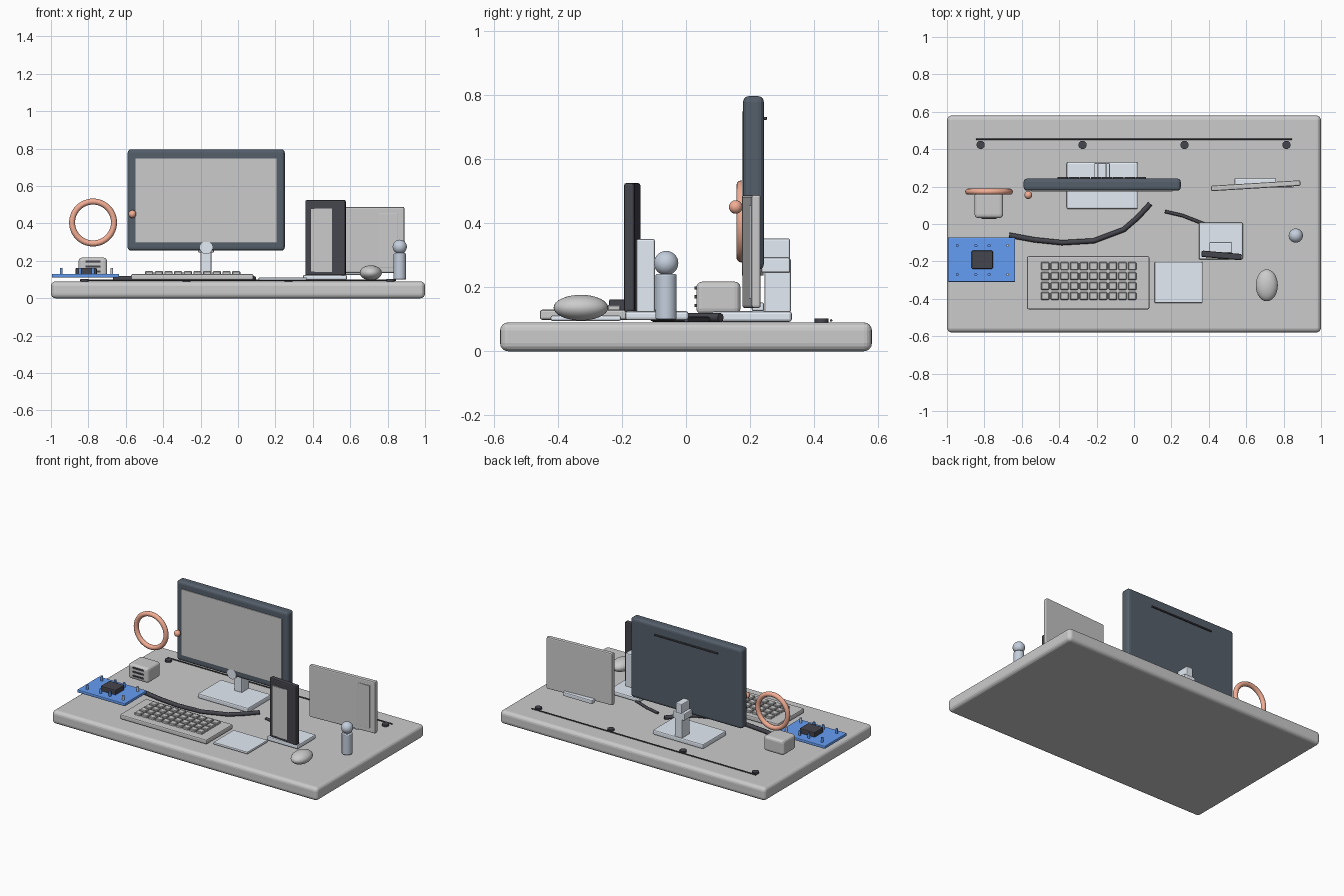
import bpy, math
from mathutils import Vector

if "Cube" in bpy.data.objects:
    bpy.data.objects.remove(bpy.data.objects["Cube"])


def mat(name, col):
    m = bpy.data.materials.new(name)
    m.diffuse_color = (*col, 1)
    m.use_nodes = True
    m.node_tree.nodes["Principled BSDF"].inputs["Base Color"].default_value = m.diffuse_color
    return m


SLATE = mat("slate", (0.09, 0.115, 0.145))
DARK = mat("dark", (0.06, 0.06, 0.075))
SILVER = mat("silver", (0.78, 0.84, 0.92))
STEEL = mat("steel", (0.55, 0.62, 0.72))
BLUE = mat("blue", (0.13, 0.34, 0.9))
CORAL = mat("coral", (0.9, 0.42, 0.3))


def finish(o, name, m, smooth=True):
    o.name = name
    if m:
        o.data.materials.append(m)
    if smooth:
        bpy.ops.object.shade_smooth_by_angle(angle=math.radians(35))
    return o


def box(name, x, y, z, bevel=0.005, m=None, rot=0, segs=2):
    """Bevelled box from (min, max) ranges, optionally turned about z."""
    loc = [(a + b) / 2 for a, b in (x, y, z)]
    bpy.ops.mesh.primitive_cube_add(size=1, location=loc, rotation=(0, 0, rot))
    o = bpy.context.object
    o.scale = [b - a for a, b in (x, y, z)]
    bpy.ops.object.transform_apply(location=False, rotation=False, scale=True)
    finish(o, name, m, False)
    if bevel:
        b = o.modifiers.new("bevel", 'BEVEL')
        b.width, b.segments = bevel, segs
    return o


def cyl(name, loc, r, depth, m=None, rot=(0, 0, 0), verts=24, bevel=0):
    bpy.ops.mesh.primitive_cylinder_add(vertices=verts, radius=r, depth=depth,
                                        location=loc, rotation=rot)
    o = finish(bpy.context.object, name, m)
    if bevel:
        b = o.modifiers.new("bevel", 'BEVEL')
        b.width, b.segments, b.limit_method = bevel, 2, 'ANGLE'
    return o


def ball(name, loc, radii, m=None):
    bpy.ops.mesh.primitive_uv_sphere_add(segments=32, ring_count=16, radius=1, location=loc)
    o = bpy.context.object
    o.scale = radii
    bpy.ops.object.transform_apply(location=False, rotation=False, scale=True)
    return finish(o, name, m)


def tube(name, pts, r, m):
    c = bpy.data.curves.new(name, 'CURVE')
    c.dimensions, c.bevel_depth, c.bevel_resolution, c.use_fill_caps = '3D', r, 2, True
    s = c.splines.new('POLY')
    s.points.add(len(pts) - 1)
    for p, co in zip(s.points, pts):
        p.co = (*co, 1)
    o = bpy.data.objects.new(name, c)
    bpy.context.collection.objects.link(o)
    c.materials.append(m)
    return o


# desk top
box("desk_top", (-1, 1), (-.58, .58), (0, .09), .025, segs=4)

# monitor: housing, screen, rear vents
box("monitor_housing", (-.59, .25), (.178, .243), (.254, .796), .018, SLATE, segs=3)
box("monitor_screen", (-.548, .207), (.174, .19), (.298, .748), .002)
for i in range(8):
    x = -.41 + i * .0597
    box("monitor_vent", (x, x + .056), (.238, .252), (.722, .731), .001, DARK)

# monitor stand
box("monitor_stand_base", (-.36, .02), (.08, .33), (.092, .125), .008, SILVER)
box("monitor_stand_neck", (-.2, -.143), (.245, .327), (.12, .29), .006, SILVER)
box("monitor_stand_neck_top", (-.195, -.148), (.235, .325), (.285, .352), .006, SILVER)
box("monitor_stand_collar", (-.215, -.128), (.235, .325), (.245, .292), .006, SILVER)
cyl("monitor_hinge", (-.17, .208, .27), .034, .068, SILVER, (math.pi / 2, 0, 0))

# ring lamp and bead
bpy.ops.mesh.primitive_torus_add(location=(-.775, .173, .405), rotation=(math.pi / 2, 0, 0),
                                 major_radius=.112, minor_radius=.016,
                                 major_segments=48, minor_segments=12)
finish(bpy.context.object, "coral_ring", CORAL)
ball("coral_bead", (-.565, .155, .45), (.021, .021, .021), CORAL)

# slotted cube
box("slotted_cube", (-.852, -.7), (.032, .17), (.115, .217), .018, segs=3)
for z in (.143, .17, .197):
    box("cube_slot", (-.815, -.735), (.026, .04), (z - .005, z + .005), .001, DARK)

# circuit board with chip and posts
box("circuit_board", (-.995, -.635), (-.31, -.072), (.11, .13), .005, BLUE)
box("board_chip", (-.868, -.755), (-.24, -.143), (.125, .162), .005, DARK)
for x in (-.945, -.845, -.775, -.675):
    for y in (-.115, -.27):
        cyl("board_post", (x, y, .143), .008, .036, BLUE if x < -.7 else STEEL, verts=12)

# cables
tube("long_cable", [(-.667, -.06, .105), (-.53, -.085, .105), (-.385, -.1, .105),
                    (-.215, -.09, .105), (-.055, -.03, .105), (.02, .035, .105),
                    (.087, .108, .105)], .014, DARK)
tube("short_cable", [(.165, .067, .1), (.26, .045, .1), (.375, 0, .1)], .009, DARK)

# keyboard
box("keyboard_body", (-.572, .082), (-.456, -.172), (.098, .13), .008)
for row in range(4):
    for col in range(10):
        x, y = -.475 + col * .0517, -.225 - row * .0533
        box("key", (x - .022, x + .022), (y - .021, y + .021), (.125, .145), .004, segs=1)

# trackpad and mouse
box("trackpad", (.11, .367), (-.422, -.203), (.095, .111), .005, SILVER)
ball("mouse", (.71, -.328, .136), (.059, .085, .04))

# handset on its dock (screen is not turned with the body)
box("dock_base", (.347, .582), (-.19, .008), (.097, .125), .008, SILVER)
box("dock_support", (.403, .525), (-.155, -.097), (.12, .35), .006, SILVER)
box("handset_body", (.36, .576), (-.185, -.151), (.122, .525), .008, DARK, math.radians(-5))
box("handset_screen", (.388, .548), (-.188, -.178), (.14, .48), .001)

# tablet leaning behind, with rear foot
box("tablet_body", (.412, .89), (.19, .219), (.135, .488), .007, None, math.radians(3.5))
box("tablet_screen", (.45, .852), (.196, .205), (.165, .455), .001)
box("tablet_foot", (.537, .76), (.205, .244), (.125, .152), .006, SILVER)

# figurine
cyl("figurine_body", (.865, -.062, .17), .033, .142, STEEL, verts=32, bevel=.005)
ball("figurine_head", (.865, -.062, .275), (.038, .038, .038), STEEL)

# rear cable rail and clips
tube("rear_rail", [(-.845, .453, .096), (.845, .453, .096)], .004, DARK)
for i in range(4):
    cyl("rail_clip", (-.82 + i * .545, .423, .095), .022, .014, DARK)
